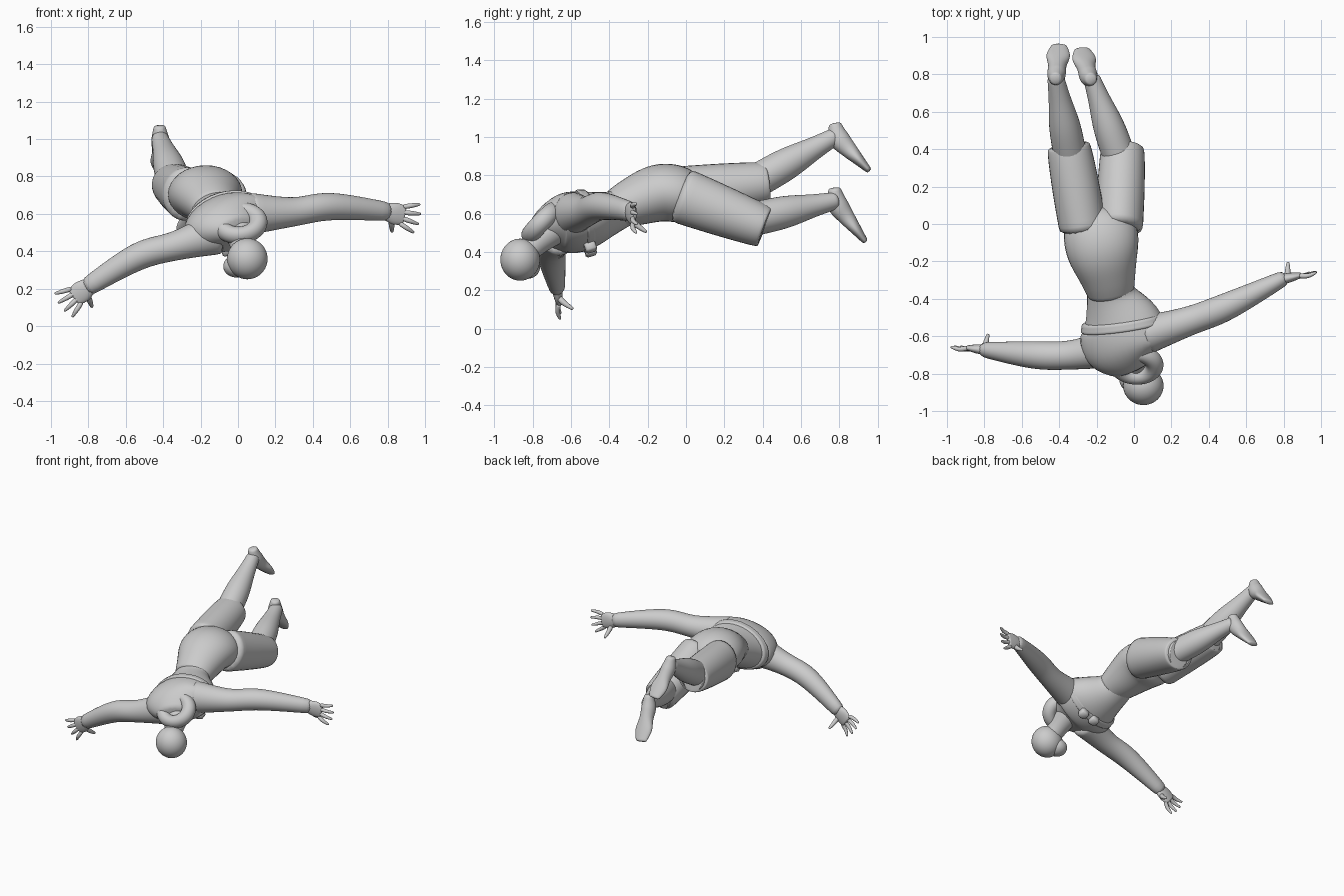
import bpy, bmesh, math
from mathutils import Vector

cube = bpy.data.objects.get("Cube")
if cube:
    bpy.data.objects.remove(cube, do_unlink=True)

grey = bpy.data.materials.new("plain_grey")
grey.use_nodes = True
grey.diffuse_color = (.6, .6, .6, 1)
grey.node_tree.nodes["Principled BSDF"].inputs["Base Color"].default_value = grey.diffuse_color

UPRIGHT = Vector((0, 0, 1))
BACKWARD = Vector((0, 1, 0))
ROLLED = Vector((-.3, 0, 1))


def finish(obj, name, smooth_levels):
    """Name the part, colour it and smooth it."""
    obj.name = name
    obj.data.materials.append(grey)
    for polygon in obj.data.polygons:
        polygon.use_smooth = True
    if smooth_levels:
        modifier = obj.modifiers.new("smoothing", "SUBSURF")
        modifier.levels = smooth_levels
        modifier.render_levels = smooth_levels
    return obj


def spline(stations, steps):
    """Pass a smooth curve through every station, sizes included."""
    result = []
    final = len(stations) - 1
    for index in range(final):
        start, end = stations[index], stations[index + 1]
        start_slope = (end - stations[max(index - 1, 0)]) / 2
        end_slope = (stations[min(index + 2, final)] - start) / 2
        for step in range(steps):
            t = step / steps
            ease = t * t * (3 - 2 * t)
            result.append(start.lerp(end, ease)
                          + start_slope * (t * (1 - t) * (1 - t))
                          - end_slope * (t * t * (1 - t)))
    result.append(stations[final])
    return result


def loft(name, points, widths, heights=None, up=UPRIGHT, sides=16, steps=4):
    """Skin elliptical rings of the given half sizes along a smooth path."""
    heights = heights or widths
    stations = [Vector((*point, width, height))
                for point, width, height in zip(points, widths, heights)]
    stations = spline(stations, steps)
    centres = [Vector(station[:3]) for station in stations]
    final = len(centres) - 1
    bm = bmesh.new()
    rings = []
    for index, station in enumerate(stations):
        tangent = centres[min(index + 1, final)] - centres[max(index - 1, 0)]
        across = tangent.cross(up).normalized() * station[3]
        upward = across.cross(tangent).normalized() * station[4]
        angles = [math.tau * side / sides for side in range(sides)]
        rings.append([bm.verts.new(centres[index] + across * math.cos(angle) + upward * math.sin(angle))
                      for angle in angles])
    for lower, upper in zip(rings, rings[1:]):
        for side in range(sides):
            following = (side + 1) % sides
            bm.faces.new((lower[side], lower[following], upper[following], upper[side]))
    bm.faces.new(rings[0])
    bm.faces.new(rings[-1])
    bmesh.ops.recalc_face_normals(bm, faces=bm.faces)
    mesh = bpy.data.meshes.new(name)
    bm.to_mesh(mesh)
    bm.free()
    obj = bpy.data.objects.new(name, mesh)
    bpy.context.collection.objects.link(obj)
    return finish(obj, name, 1)


def ball(name, centre, size):
    bpy.ops.mesh.primitive_uv_sphere_add(segments=24, ring_count=16, location=centre)
    bpy.context.object.scale = size
    finish(bpy.context.object, name, 1)


def digit(name, base, tip, radius):
    """Finger or thumb with a slight curl and a narrow tip."""
    middle = base.lerp(tip, .5) - BACKWARD * .01
    loft(name, [base, middle, tip], [radius, radius, radius / 2], up=Vector((.1, 1, .2)), sides=8, steps=3)


def hand(side, wrist, forward, thumbward):
    """Open palm with four fanned fingers and a thumb held off to one side."""
    wrist, forward, thumbward = Vector(wrist), Vector(forward).normalized(), Vector(thumbward).normalized()
    knuckles = wrist + forward * .11
    loft(side + "_palm", [wrist, wrist.lerp(knuckles, .5), knuckles],
         [.03, .025, .015], [.045, .06, .05], up=thumbward)
    for order, label in enumerate(("index", "middle", "ring", "little")):
        spread = 1.5 - order
        length = .11 - .01 * abs(spread)
        base = knuckles - forward * .02 + thumbward * spread * .03
        heading = (forward + thumbward * spread * .25).normalized()
        digit(f"{side}_{label}_finger", base, base + heading * length, .014)
    thumb_base = wrist + forward * .04 + thumbward * .03
    digit(side + "_thumb", thumb_base, wrist + forward * .06 + thumbward * .1 + BACKWARD * .08, .017)


def arm(side, path, forward, thumbward):
    """Tapering arm that ends in a hand."""
    loft(side + "_arm", path, [.11, .08, .075, .04], [.12, .08, .075, .05])
    wrist = Vector(path[-1]).lerp(Vector(path[-2]), .1)
    hand(side, wrist, forward, thumbward)


def foot(side, heel, toe):
    """Foot with a flat sole running from heel to toe."""
    along = toe - heel
    normal = Vector((1, 0, 0)).cross(along).normalized()
    normal *= math.copysign(1, normal.y)
    widths = [.03, .05, .05, .065, .04]
    heights = [.03, .055, .045, .03, .015]
    centres = [heel + along * order / 4 - normal * height for order, height in enumerate(heights)]
    loft(side + "_foot", centres, widths, heights, up=normal)


def leg(side, hip, knee, heel, toe):
    """Shorts leg with a cuff, calf and foot."""
    hip, knee, heel, toe = Vector(hip), Vector(knee), Vector(heel), Vector(toe)
    cuff = hip.lerp(knee, .95)
    loft(side + "_shorts_leg", [hip, hip.lerp(knee, .5), cuff, knee],
         [.13, .13, .12, .1], [.15, .135, .115, .1])
    ankle = heel - Vector((0, .01, .08))
    shin_top = hip.lerp(knee, .8)
    loft(side + "_lower_leg",
         [shin_top, shin_top.lerp(ankle, .4), shin_top.lerp(ankle, .75), ankle],
         [.09, .087, .06, .045])
    foot(side, heel, toe)


# Torso, rolled so that the left shoulder is higher
loft("torso",
     [(-.13, -.28, .66), (-.12, -.38, .61), (-.06, -.54, .56), (-.05, -.67, .55), (0, -.78, .52)],
     [.12, .14, .23, .235, .1], [.1, .11, .155, .14, .06], up=ROLLED)

# Chest band with two pouches
loft("chest_band", [(-.07, -.5, .57), (-.06, -.56, .56)], [.22, .24], [.155, .165], up=ROLLED)
for side, x, z in (("right", -.06, .41), ("left", .03, .43)):
    bpy.ops.mesh.primitive_cube_add(size=.06, location=(x, -.5, z), rotation=(.3, -.3, 0))
    pouch = finish(bpy.context.object, side + "_pouch", 0)
    pouch.modifiers.new("rounding", "BEVEL").width = .01

# Shorts and legs
loft("shorts_seat",
     [(-.12, -.38, .62), (-.14, -.28, .66), (-.17, -.13, .71), (-.18, 0, .69), (-.18, .07, .66)],
     [.125, .155, .2, .19, .09], [.1, .13, .155, .14, .07])
leg("left", (-.08, -.04, .7), (-.06, .41, .53), (-.23, .8, .75), (-.28, .95, .46))
leg("right", (-.27, -.04, .7), (-.35, .42, .76), (-.42, .8, 1.09), (-.4, .97, .83))

# Arms and hands
arm("left", [(.04, -.6, .6), (.29, -.52, .61), (.5, -.44, .64), (.82, -.28, .61)],
    (.9, .2, -.2), (-.2, 0, -.9))
arm("right", [(-.1, -.66, .5), (-.33, -.7, .43), (-.54, -.7, .37), (-.82, -.67, .2)],
    (-.8, .1, -.6), (.6, 0, -.8))

# Head, jaw, neck and rolled collar
ball("head", (.05, -.865, .36), (.11, .105, .11))
ball("jaw", (-.01, -.83, .32), (.07, .07, .06))
loft("neck", [(0, -.68, .53), (.02, -.78, .45), (.04, -.86, .37)], [.09, .07, .06])
bpy.ops.mesh.primitive_torus_add(major_segments=32, minor_segments=16, major_radius=.1, minor_radius=.05,
                                 location=(.01, -.75, .55), rotation=(.8, -.1, 0))
bpy.context.object.scale.y = .9
finish(bpy.context.object, "rolled_collar", 1)
